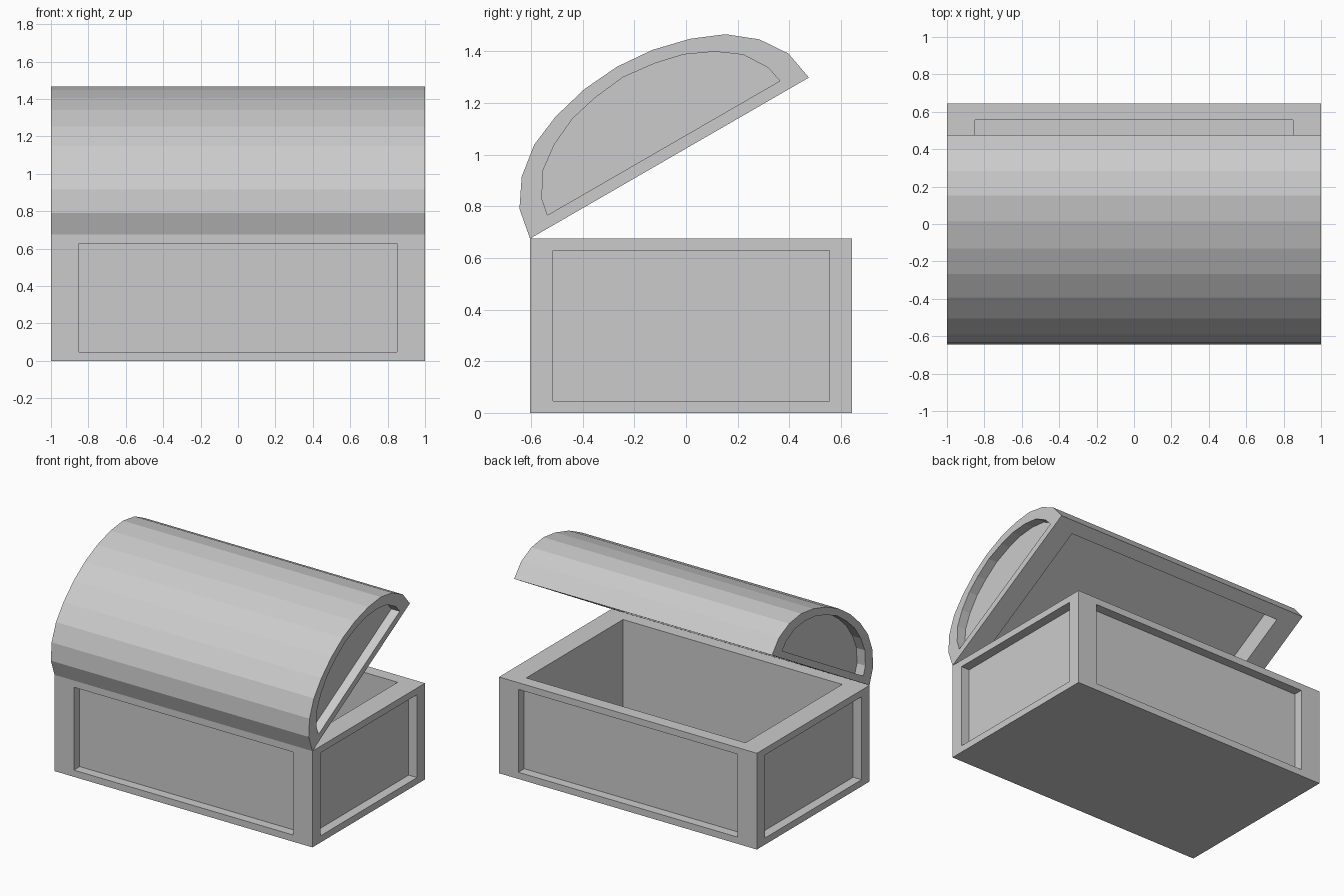
import bpy, bmesh, math
from mathutils import Vector

if "Cube" in bpy.data.objects:
    bpy.data.objects.remove(bpy.data.objects["Cube"])

BACK, FRONT, HEIGHT = 0.643, -0.604, 0.675
LENGTH = BACK - FRONT
PANEL_DEPTH = 0.065


def recess(bm, face, fit, depth):
    """Replace a face by a border, recess walls and a sunken panel."""
    normal = face.normal.copy()
    outer = list(face.verts)
    rim = [bm.verts.new(fit(v.co)) for v in outer]
    panel = [bm.verts.new(v.co - normal * depth) for v in rim]
    bm.faces.remove(face)
    for a, b in ((outer, rim), (rim, panel)):
        for i in range(len(a)):
            j = (i + 1) % len(a)
            bm.faces.new((a[i], a[j], b[j], b[i]))
    bm.faces.new(panel)


def inset_box(lo, hi, margin, axis):
    """Pull a rectangle's corners inwards, leaving the normal axis alone."""
    def fit(co):
        return Vector([co[i] if i == axis else
                       min(max(co[i], lo[i] + margin[i]), hi[i] - margin[i])
                       for i in range(3)])
    return fit


def finish(bm, name):
    bmesh.ops.recalc_face_normals(bm, faces=bm.faces)
    mesh = bpy.data.meshes.new(name)
    bm.to_mesh(mesh)
    bm.free()
    obj = bpy.data.objects.new(name, mesh)
    bpy.context.collection.objects.link(obj)
    return obj


# Chest base: panelled sides and an open hollow top
lo, hi = Vector((-1, FRONT, 0)), Vector((1, BACK, HEIGHT))
margin = (0.15, 0.088, 0.047)
bm = bmesh.new()
bmesh.ops.create_cube(bm, size=1)
for v in bm.verts:
    v.co = Vector([(lo[i] + hi[i]) / 2 + v.co[i] * (hi[i] - lo[i]) for i in range(3)])
bm.normal_update()
for face in list(bm.faces):
    axis = max(range(3), key=lambda i: abs(face.normal[i]))
    if axis < 2:
        recess(bm, face, inset_box(lo, hi, margin, axis), PANEL_DEPTH)
    elif face.normal.z > 0:
        recess(bm, face, inset_box(lo, hi, margin, axis), HEIGHT - 0.05)
finish(bm, "chest_base")

# Lid profiles: half arches, mirrored about the middle
half_arch = [(0, 0), (0.022, 0.12), (0.092, 0.224), (0.196, 0.307),
             (0.323, 0.36), (0.472, 0.396), (LENGTH / 2, 0.408)]
half_panel = [(0.104, 0.045), (0.117, 0.111), (0.176, 0.204), (0.265, 0.269),
              (0.375, 0.32), (0.489, 0.346), (LENGTH / 2, 0.361)]


def mirrored(points):
    return points + [(LENGTH - y, z) for y, z in reversed(points[:-1])]


arch, panel = mirrored(half_arch), mirrored(half_panel)

# Lid: faceted barrel with panelled ends and a hollow underside
bm = bmesh.new()
left = [bm.verts.new((-1, y, z)) for y, z in arch]
right = [bm.verts.new((1, y, z)) for y, z in arch]
n = len(arch)
for i in range(n):
    j = (i + 1) % n
    bm.faces.new((left[i], left[j], right[j], right[i]))
bm.faces.new(left)
bm.faces.new(right)
bmesh.ops.recalc_face_normals(bm, faces=bm.faces)
bm.normal_update()


def fit_end(co):
    k = min(range(n), key=lambda i: (arch[i][0] - co.y) ** 2 + (arch[i][1] - co.z) ** 2)
    return Vector((co.x, *panel[k]))


for face in list(bm.faces):
    if abs(face.normal.x) > 0.9:
        recess(bm, face, fit_end, PANEL_DEPTH)
    elif face.normal.z < -0.99:
        recess(bm, face, inset_box((-1, 0, 0), (1, LENGTH, 0), margin, 2), 0.14)
lid = finish(bm, "lid")

# Swing the lid open on its hinge edge
lid.location = (0, FRONT, HEIGHT)
lid.rotation_euler.x = math.radians(30)
